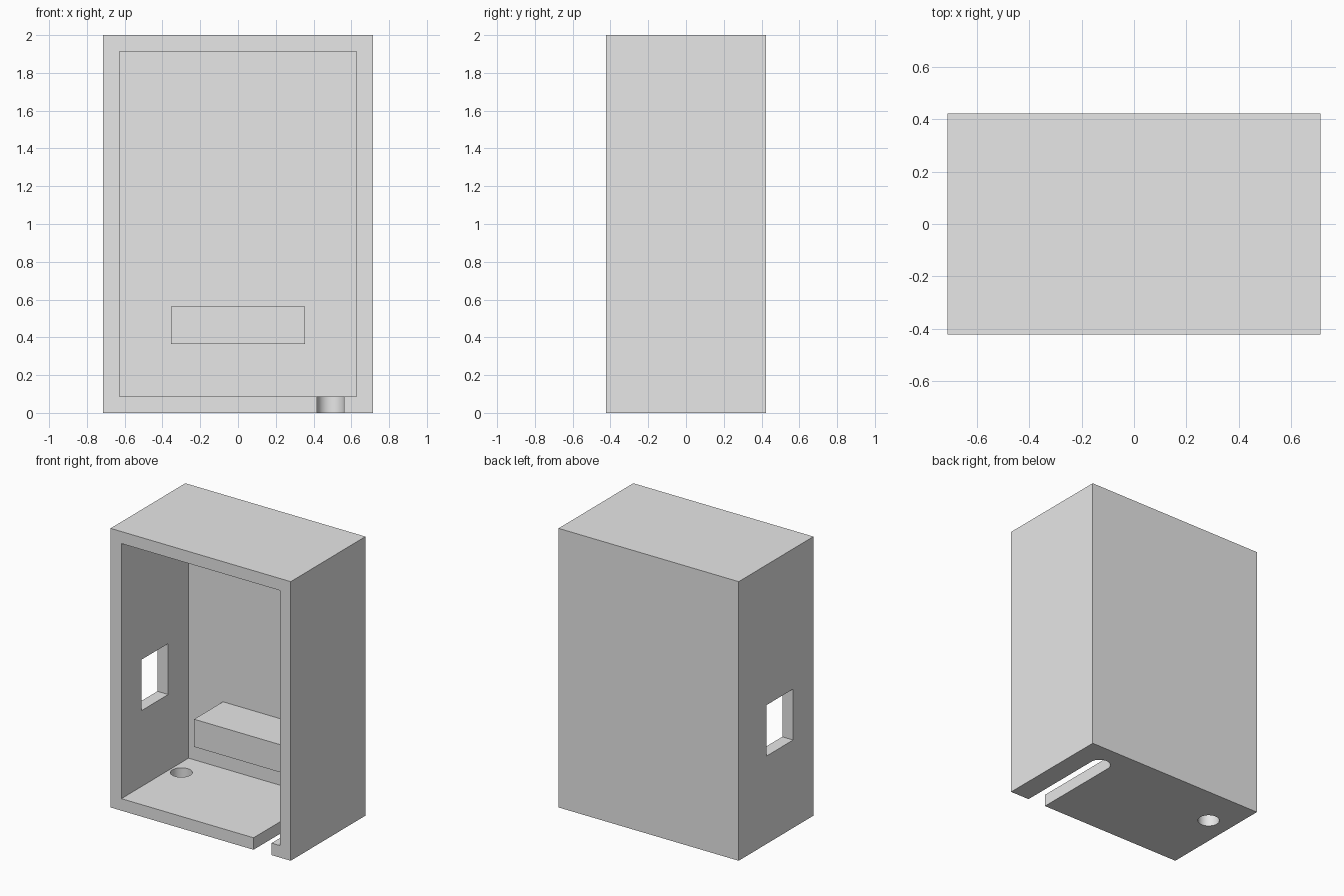
import bpy
import bmesh
from math import cos, sin, pi, radians

cube = bpy.data.objects.get("Cube")
if cube:
    bpy.data.objects.remove(cube, do_unlink=True)

W, D, H, WALL = 1.428, 0.846, 2.0, 0.086   # outer size and wall thickness
BACK = D / 2 - WALL                        # inner face of the back wall
GREY = (0.8, 0.8, 0.8, 1.0)

mat = bpy.data.materials.new("light grey plastic")
mat.use_nodes = True
mat.diffuse_color = GREY
mat.node_tree.nodes["Principled BSDF"].inputs["Base Color"].default_value = GREY


def prism(name, outline, z0, z1):
    """Extrude an anticlockwise xy outline from z0 up to z1."""
    bm = bmesh.new()
    base = bm.faces.new([bm.verts.new((x, y, z0)) for x, y in outline])
    top = bmesh.ops.extrude_face_region(bm, geom=[base], use_keep_orig=True)
    bmesh.ops.translate(bm, vec=(0, 0, z1 - z0),
                        verts=[g for g in top["geom"] if isinstance(g, bmesh.types.BMVert)])
    bmesh.ops.recalc_face_normals(bm, faces=bm.faces)
    mesh = bpy.data.meshes.new(name)
    bm.to_mesh(mesh)
    bm.free()
    mesh.materials.append(mat)
    obj = bpy.data.objects.new(name, mesh)
    bpy.context.collection.objects.link(obj)
    return obj


def box(name, x0, x1, y0, y1, z0, z1):
    return prism(name, [(x0, y0), (x1, y0), (x1, y1), (x0, y1)], z0, z1)


def arc(cx, cy, r, sweep, steps):
    return [(cx + r * cos(sweep * i / steps), cy + r * sin(sweep * i / steps))
            for i in range(steps + 1)]


def cut(target, cutter):
    """Subtract the cutter from the target, then discard it."""
    cutter.hide_render = True
    mod = target.modifiers.new("cut", "BOOLEAN")
    mod.operation = "DIFFERENCE"
    mod.solver = "EXACT"
    mod.object = cutter
    bpy.ops.object.select_all(action="DESELECT")
    bpy.context.view_layer.objects.active = target
    target.select_set(True)
    bpy.ops.object.modifier_apply(modifier=mod.name)
    bpy.data.objects.remove(cutter, do_unlink=True)


# Open-fronted housing
housing = box("housing", -W / 2, W / 2, -D / 2, D / 2, 0, H)
cut(housing, box("cavity_cutter", WALL - W / 2, W / 2 - WALL, -D, BACK, WALL, H - WALL))

# Rectangular window through the right wall
cut(housing, box("window_cutter", -W, -W / 2 + 2 * WALL, -0.193, 0.107, 0.63, 0.995))

# Round hole and open-ended slot through the floor
R = 0.0715
cut(housing, prism("hole_cutter", arc(-0.54, 0.13, R, 2 * pi, 48)[:-1], -WALL, 2 * WALL))
slot = arc(0.491, 0.229, R, pi, 24) + [(0.491 - R, -D), (0.491 + R, -D)]
cut(housing, prism("slot_cutter", slot, -WALL, 2 * WALL))

# Ledge block standing out from the back wall
box("ledge_block", -0.355, 0.355, 0.01, BACK + 0.02, 0.365, 0.563)

# Smooth the round cuts, keep the corners sharp
bpy.context.view_layer.objects.active = housing
housing.select_set(True)
bpy.ops.object.shade_smooth_by_angle(angle=radians(30))
